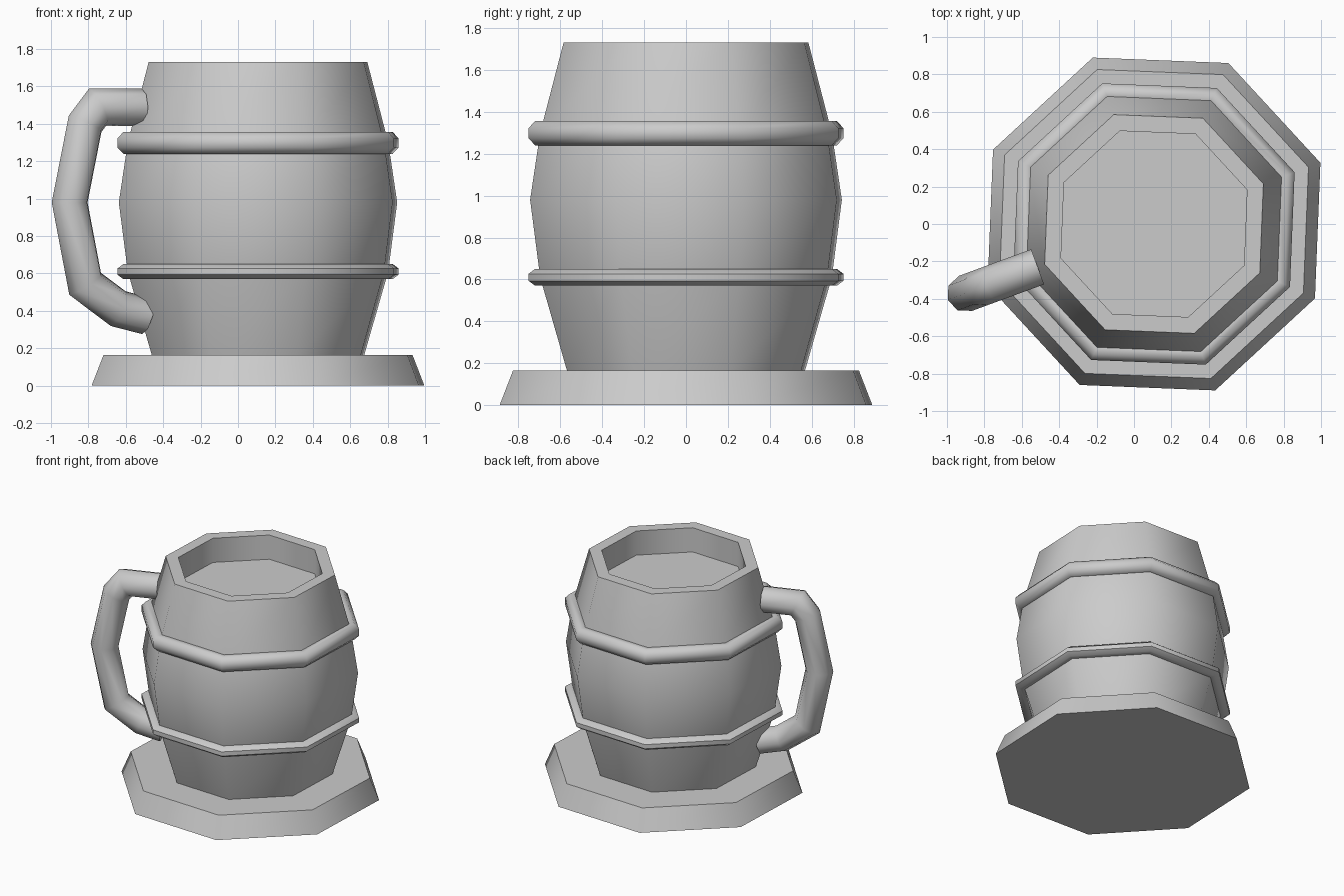
import bpy, bmesh, math
from mathutils import Vector

if "Cube" in bpy.data.objects:
    bpy.data.objects.remove(bpy.data.objects["Cube"])

CENTRE = Vector((0.107, 0, 0))
SIDES = 8
TURN = math.radians(20.2)      # first corner of every octagon


def finish(name, bm, angle):
    bmesh.ops.recalc_face_normals(bm, faces=bm.faces)
    mesh = bpy.data.meshes.new(name)
    bm.to_mesh(mesh)
    bm.free()
    obj = bpy.data.objects.new(name, mesh)
    bpy.context.collection.objects.link(obj)
    bpy.ops.object.select_all(action='DESELECT')
    obj.select_set(True)
    bpy.context.view_layer.objects.active = obj
    bpy.ops.object.shade_smooth_by_angle(angle=math.radians(angle))
    return obj


def bridge(bm, rings, closed=False):
    """Skin a list of vertex rings; cap the ends unless the list is closed."""
    pairs = list(zip(rings, rings[1:]))
    if closed:
        pairs.append((rings[-1], rings[0]))
    for a, b in pairs:
        n = len(a)
        for i in range(n):
            j = (i + 1) % n
            bm.faces.new((a[i], a[j], b[j], b[i]))
    if not closed:
        bm.faces.new(rings[0])
        bm.faces.new(rings[-1])


def lathe(name, profile, closed=False):
    """Turn an (r, z) profile into an eight-sided solid."""
    bm = bmesh.new()
    rings = []
    for r, z in profile:
        angles = [TURN + math.tau * i / SIDES for i in range(SIDES)]
        rings.append([bm.verts.new(CENTRE + Vector((r * math.cos(a), r * math.sin(a), z)))
                      for a in angles])
    bridge(bm, rings, closed)
    return finish(name, bm, 50)


# Base plate
lathe("base", [(0.948, 0), (0.88, 0.165)])

# Barrel body with rim and shallow filled cavity
lathe("barrel", [(0.604, 0.16), (0.742, 0.61), (0.793, 0.98), (0.742, 1.30),
                 (0.623, 1.73), (0.53, 1.73), (0.53, 1.54)])

# Hoops with octagonal cross-section
for name, z, half in (("upper_hoop", 1.298, 0.058), ("lower_hoop", 0.61, 0.04)):
    k = 1 / math.cos(math.pi / 8)
    section = [(0.744 + 0.057 * k * math.cos(a), z + half * k * math.sin(a))
               for a in (math.pi / 8 + math.tau * i / 8 for i in range(8))]
    lathe(name, section, closed=True)

# Handle: octagonal tube swept along a path lying on one barrel corner
out = Vector((math.cos(TURN + math.pi), math.sin(TURN + math.pi), 0))
side = out.cross(Vector((0, 0, 1)))
path = [CENTRE + out * d + Vector((0, 0, z)) for d, z in
        ((0.663, 1.488), (0.915, 1.488), (0.985, 1.40), (1.073, 0.98),
         (0.985, 0.545), (0.797, 0.412), (0.636, 0.373))]
bm = bmesh.new()
rings = []
for i, p in enumerate(path):
    before = (p - path[i - 1]).normalized() if i else (path[1] - p).normalized()
    after = (path[i + 1] - p).normalized() if i < len(path) - 1 else before
    along = (before + after).normalized()
    up = side.cross(along)
    stretch = 1 / along.dot(before)      # mitre at the bends
    rings.append([bm.verts.new(p + 0.1 * (side * math.cos(a) + up * stretch * math.sin(a)))
                  for a in (math.tau * k / 8 for k in range(8))])
bridge(bm, rings)
finish("handle", bm, 50)
